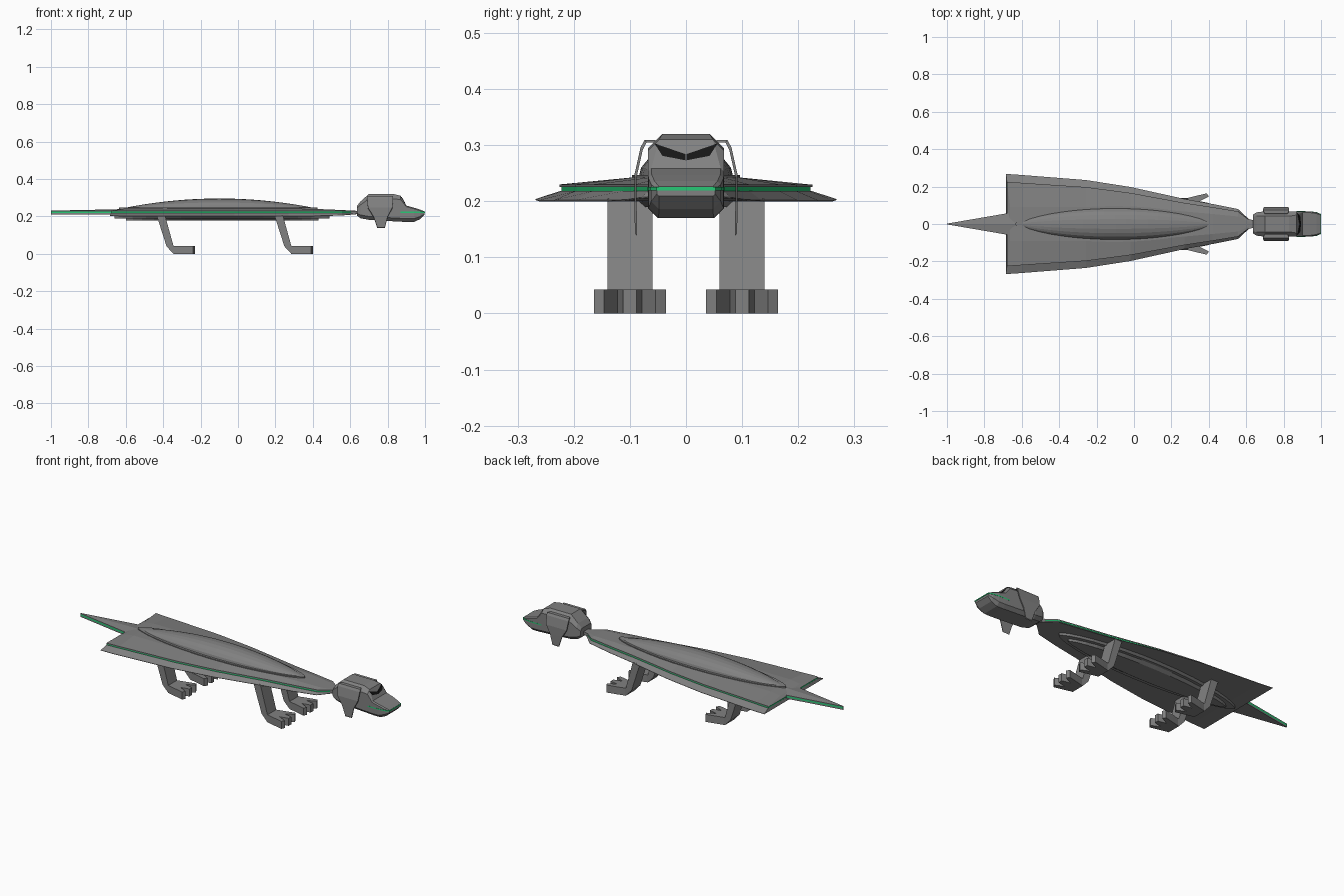
import bpy, bmesh, math

if "Cube" in bpy.data.objects:
    bpy.data.objects.remove(bpy.data.objects["Cube"])


def material(name, rgb):
    m = bpy.data.materials.new(name)
    m.diffuse_color = (*rgb, 1)
    m.use_nodes = True
    m.node_tree.nodes["Principled BSDF"].inputs["Base Color"].default_value = m.diffuse_color
    return m


GREEN = material("green", (0.02, 0.58, 0.18))
BLACK = material("black", (0.008, 0.008, 0.008))
GREY = material("dark grey", (0.22, 0.22, 0.22))


def finish(name, bm, mats):
    bmesh.ops.remove_doubles(bm, verts=bm.verts, dist=1e-5)
    bmesh.ops.recalc_face_normals(bm, faces=bm.faces)
    me = bpy.data.meshes.new(name)
    bm.to_mesh(me)
    bm.free()
    for m in mats:
        me.materials.append(m)
    ob = bpy.data.objects.new(name, me)
    bpy.context.collection.objects.link(ob)
    return ob


def loft(name, rings, mats=(GREY,)):
    """Skin closed rings of equal point count, capping both ends."""
    bm = bmesh.new()
    vs = [[bm.verts.new(p) for p in r] for r in rings]
    n = len(rings[0])
    for a, b in zip(vs, vs[1:]):
        for i in range(n):
            j = (i + 1) % n
            bm.faces.new((a[i], a[j], b[j], b[i]))
    bm.faces.new(vs[0])
    bm.faces.new(vs[-1])
    return finish(name, bm, mats)


def slab(name, outline, z0, z1, mats=(GREY,), shrink=1.0):
    """Extrude a plan outline upwards; shrink scales the width at z0."""
    return loft(name, [[(x, y * shrink, z0) for x, y in outline],
                       [(x, y, z1) for x, y in outline]], mats)


def mirrored(half):
    return half + [(x, -y) for x, y in reversed(half)]


def spindle(x0, x1, w, n=16):
    c, h = (x0 + x1) / 2, (x1 - x0) / 2
    half = [(c - h * math.cos(math.pi * i / n), w * math.sin(math.pi * i / n) ** 1.35 + 0.002)
            for i in range(n + 1)]
    return mirrored(half)


# Body: swept plates, x station, half width, ridge height, underside height
STATIONS = [(-.685, .268, .234, .202), (-.6, .262, .243, .2), (-.257, .235, .243, .2),
            (-.02, .198, .243, .2), (.27, .134, .242, .2), (.42, .107, .24, .201),
            (.556, .08, .234, .205), (.636, .006, .229, .212)]


def body_ring(x, pts):
    # the rear edge is notched inwards towards the tail
    return [((-.65 - .035 * abs(y) / .268) if x < -.65 else x, y, z) for y, z in pts]


upper, lower, strip = [], [], []
for x, w, zr, zb in STATIONS:
    e, r = .84 * w, min(.09, .5 * w)
    upper.append(body_ring(x, [(-e, .225), (-e, .23), (-r, zr), (r, zr), (e, .23), (e, .225)]))
    lower.append(body_ring(x, [(-w, zb), (-w, zb + .002), (-e, .218), (e, .218),
                               (w, zb + .002), (w, zb)]))
    g = e * .985
    strip.append(body_ring(x, [(-g, .217), (-g, .226), (g, .226), (g, .217)]))
loft("upper_body_plate", upper)
loft("lower_body_plate", lower)
loft("body_edge_light", strip, [GREEN])

# Belly plate
slab("belly_plate", spindle(-.66, .49, .11), .19, .203, shrink=.85)
slab("belly_panel", spindle(-.6, .43, .08), .178, .192, shrink=.75)

# Dome with thin green seams between its panels
slab("dome_rim", spindle(-.635, .425, .094), .235, .247)
bm = bmesh.new()
NX, NY = 18, 10
rows = []
for i in range(NX + 1):
    u = -1 + 2 * i / NX
    k = max(1 - u * u, .002)
    rows.append([bm.verts.new((-.1 + .515 * u, .084 * k ** .7 * math.cos(math.pi * j / NY),
                               .244 + .052 * k * math.sin(math.pi * j / NY)))
                 for j in range(NY + 1)])
for a, b in zip(rows, rows[1:]):
    for j in range(NY):
        bm.faces.new((a[j], a[j + 1], b[j + 1], b[j]))
panels = [f for f in bm.faces if -.45 < f.calc_center_median().x < .27]
for f in bmesh.ops.inset_individual(bm, faces=panels, thickness=.0016)["faces"]:
    f.material_index = 1
for f in panels:
    f.material_index = 0
finish("dome", bm, [GREY, GREEN])

# Tail spike with glowing edge
tail = mirrored([(-1, .002), (-.65, .062), (-.58, .07)])
slab("tail_bottom", tail, .21, .217)
slab("tail_edge_light", tail, .217, .226, [GREEN])
loft("tail_top", [[(x, -w, .226), (x, -w, .23), (x, 0, z), (x, w, .23), (x, w, .226)]
                  for x, w, z in [(-1, .002, .231), (-.65, .062, .238), (-.58, .07, .244)]])


# Head: chamfered box sections along x
def octagon(x, w, zb, zt, c, ct):
    half = [(w - ct, zt), (w, zt - ct), (w, zb + c), (w - c, zb)]
    return [(x, y, z) for y, z in half] + [(x, -y, z) for y, z in reversed(half)]


loft("head", [octagon(*s) for s in [
    (.635, .05, .205, .255, .012, .012), (.655, .062, .19, .28, .018, .018),
    (.70, .068, .182, .32, .018, .026), (.83, .068, .174, .32, .018, .026),
    (.87, .068, .172, .31, .018, .02), (.90, .068, .17, .258, .018, .006),
    (.94, .067, .17, .247, .018, .006), (.975, .062, .186, .236, .014, .006),
    (.998, .052, .209, .226, .004, .004)]])
loft("mouth_light", [[(x, -w, .2195), (x, -w, .2255), (x, w, .2255), (x, w, .2195)]
                     for x, w in [(.87, .0685), (.94, .068), (.977, .063), (1, .053)]], [GREEN])
loft("neck", [[(x, -w, .212), (x, -w, .23), (x, w, .23), (x, w, .212)]
              for x, w in [(.6, .03), (.66, .015)]])

for s, side in ((1, "left"), (-1, "right")):
    # Eye slit lying on the sloped face
    slit = [(.056, .303), (.001, .284), (.001, .273), (.042, .281)]
    loft(f"{side}_eye", [[(.87 + (.31 - z) * .577 + d, s * y, z) for y, z in slit]
                         for d in (-.002, .002)], [BLACK])
    # Drooping ear
    ear = [(.055, .309, .70, .82), (.074, .309, .69, .83), (.081, .296, .69, .83),
           (.092, .247, .695, .825), (.092, .2, .725, .80), (.091, .142, .745, .785)]
    loft(f"{side}_ear", [[(a, s * (y - .004), z - .004), (b, s * (y - .004), z - .004),
                          (b, s * y, z), (a, s * y, z)] for y, z, a, b in ear])
    # Legs and three-toed feet
    for x0, end in ((.285, "front"), (-.345, "rear")):
        prof = [(-.09, .205), (-.045, .205), (0, .043), (.03, .043), (.03, 0), (0, 0), (-.037, .04)]
        loft(f"{end}_{side}_leg", [[(x0 + x, s * y, z) for x, z in prof] for y in (.06, .14)])
        half = [(.115, .012), (.065, .022), (.115, .046), (.105, .064), (.045, .05), (.005, .04)]
        slab(f"{end}_{side}_foot", [(x0 + x, s * .1 + y) for x, y in mirrored(half)], 0, .043)
